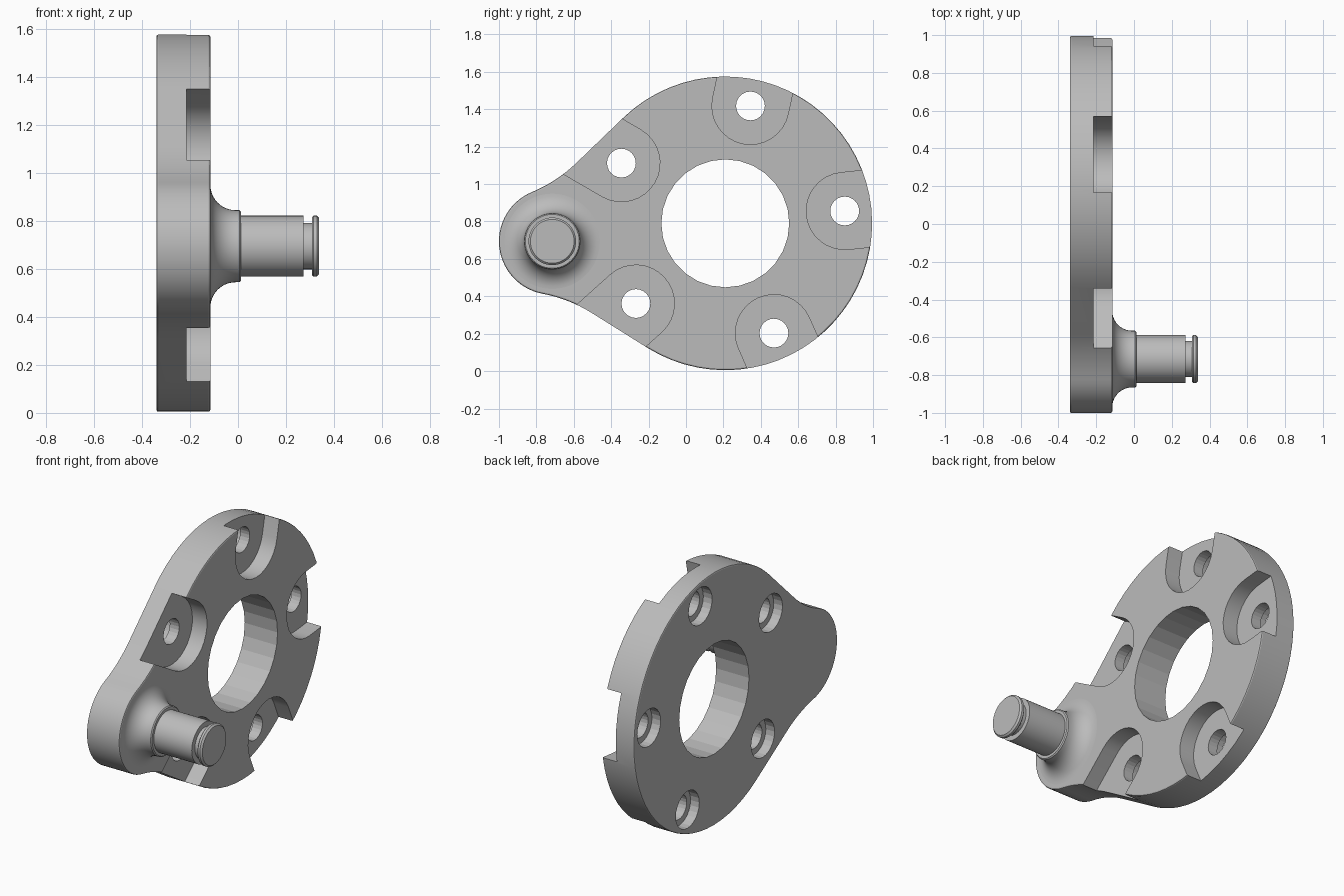
import bpy, bmesh
from math import sin, cos, pi, radians, atan2
from mathutils import Vector

cube = bpy.data.objects.get("Cube")
if cube:
    bpy.data.objects.remove(cube)

grey = bpy.data.materials.new("machined_grey")
grey.use_nodes = True
colour = (0.5, 0.5, 0.5, 1)
grey.diffuse_color = colour
grey.node_tree.nodes["Principled BSDF"].inputs["Base Color"].default_value = colour

BACK, FACE, FLOOR = -0.34, -0.115, -0.215
DISC = Vector((0.21, 0.79))      # (y, z) centre of the disc
PIN = Vector((-0.715, 0.694))    # (y, z) centre of the pin
DISC_R, LOBE_R, BLEND_R = 0.785, 0.285, 0.76


def polar(centre, r, a):
    return Vector(centre) + r * Vector((cos(a), sin(a)))


def arc(centre, r, a0, a1, n):
    return [polar(centre, r, a0 + (a1 - a0) * i / n) for i in range(n + 1)]


def add_object(name, bm):
    bmesh.ops.recalc_face_normals(bm, faces=bm.faces)
    mesh = bpy.data.meshes.new(name)
    bm.to_mesh(mesh)
    bm.free()
    mesh.materials.append(grey)
    obj = bpy.data.objects.new(name, mesh)
    bpy.context.collection.objects.link(obj)
    return obj


def prism(name, outline, x0, x1):
    """Extrude a (y, z) outline along x."""
    bm = bmesh.new()
    face = bm.faces.new([bm.verts.new((x0, p.x, p.y)) for p in outline])
    new = bmesh.ops.extrude_face_region(bm, geom=[face])["geom"]
    verts = [g for g in new if isinstance(g, bmesh.types.BMVert)]
    bmesh.ops.translate(bm, verts=verts, vec=(x1 - x0, 0, 0))
    return add_object(name, bm)


def lathe(name, profile, centre, steps):
    """Turn an (x, radius) profile around the x direction."""
    bm = bmesh.new()
    rings = []
    for x, r in profile:
        ring = [polar(centre, r, 2 * pi * i / steps) for i in range(steps)]
        rings.append([bm.verts.new((x, p.x, p.y)) for p in ring])
    for a, b in zip(rings, rings[1:]):
        for i in range(steps):
            j = (i + 1) % steps
            bm.faces.new((a[i], a[j], b[j], b[i]))
    bm.faces.new(rings[0])
    bm.faces.new(rings[-1])
    return add_object(name, bm)


def smooth(obj, angle):
    bpy.ops.object.select_all(action='DESELECT')
    obj.select_set(True)
    bpy.context.view_layer.objects.active = obj
    bpy.ops.object.shade_smooth_by_angle(angle=radians(angle))


# Plate outline: half of it in a frame whose u direction points at the pin
axis = PIN - DISC
lean = radians(52)
normal = Vector((cos(lean), sin(lean)))
along = Vector((sin(lean), -cos(lean)))
lobe = Vector((axis.length, 0))
drop = DISC_R - lobe.dot(normal)
s = lobe.dot(along) - ((LOBE_R + BLEND_R) ** 2 - (drop + BLEND_R) ** 2) ** 0.5
blend = normal * (DISC_R + BLEND_R) + along * s
to_blend = blend - lobe
meet = atan2(to_blend.y, to_blend.x)
half = arc(lobe, LOBE_R, 0, meet, 14)
half += arc(blend, BLEND_R, meet - pi, lean - pi, 7)[1:]
half += arc((0, 0), DISC_R, lean, pi, 24)
mirrored = [Vector((p.x, -p.y)) for p in half[-2:0:-1]]
u = axis.normalized()
v = Vector((-u.y, u.x))
outline = [DISC + u * p.x + v * p.y for p in half + mirrored]

plate = prism("plate", outline, BACK, FACE)
edge = plate.modifiers.new("edge_break", 'BEVEL')
edge.width = 0.008
edge.segments = 2
edge.limit_method = 'ANGLE'
edge.angle_limit = radians(60)

# Cutters: centre bore, then five open pockets with stepped bolt holes
cutters = [lathe("bore_cutter", [(BACK - 0.1, 0.342), (FACE + 0.1, 0.342)], DISC, 28)]
for i in range(5):
    a = radians(5.9 + 72 * i)
    hole = polar(DISC, 0.642, a)
    out = 0.5 * Vector((cos(a), sin(a)))
    u_shape = arc(hole, 0.206, a + pi / 2, a + 3 * pi / 2, 16)
    u_shape = [u_shape[0] + out] + u_shape + [u_shape[-1] + out]
    cutters.append(prism("pocket_cutter", u_shape, FLOOR, FACE + 0.1))
    steps = [(BACK - 0.05, 0.115), (BACK + 0.06, 0.115),
             (BACK + 0.06, 0.077), (FLOOR + 0.05, 0.077)]
    cutters.append(lathe("bolt_hole_cutter", steps, hole, 24))

for c in cutters:
    c.hide_render = True
    cut = plate.modifiers.new("cut", 'BOOLEAN')
    cut.operation = 'DIFFERENCE'
    cut.solver = 'EXACT'
    cut.object = c

# Bake the cuts and drop the cutters
graph = bpy.context.evaluated_depsgraph_get()
baked = bpy.data.meshes.new_from_object(plate.evaluated_get(graph))
plate.modifiers.clear()
plate.data = baked
for c in cutters:
    bpy.data.objects.remove(c)
smooth(plate, 12)

# Pin: flared base, collar, shaft, retaining groove and head
flare = [(p.x, p.y) for p in arc((-0.01, 0.255), 0.105, pi, 1.5 * pi, 10)]
pin_profile = [(FACE - 0.02, 0.255)] + flare + [
    (0.006, 0.15), (0.012, 0.144), (0.012, 0.127),
    (0.272, 0.127), (0.272, 0.096), (0.308, 0.096), (0.308, 0.121),
    (0.314, 0.127), (0.328, 0.127), (0.338, 0.117)]
pin = lathe("crank_pin", pin_profile, PIN, 48)
smooth(pin, 30)
